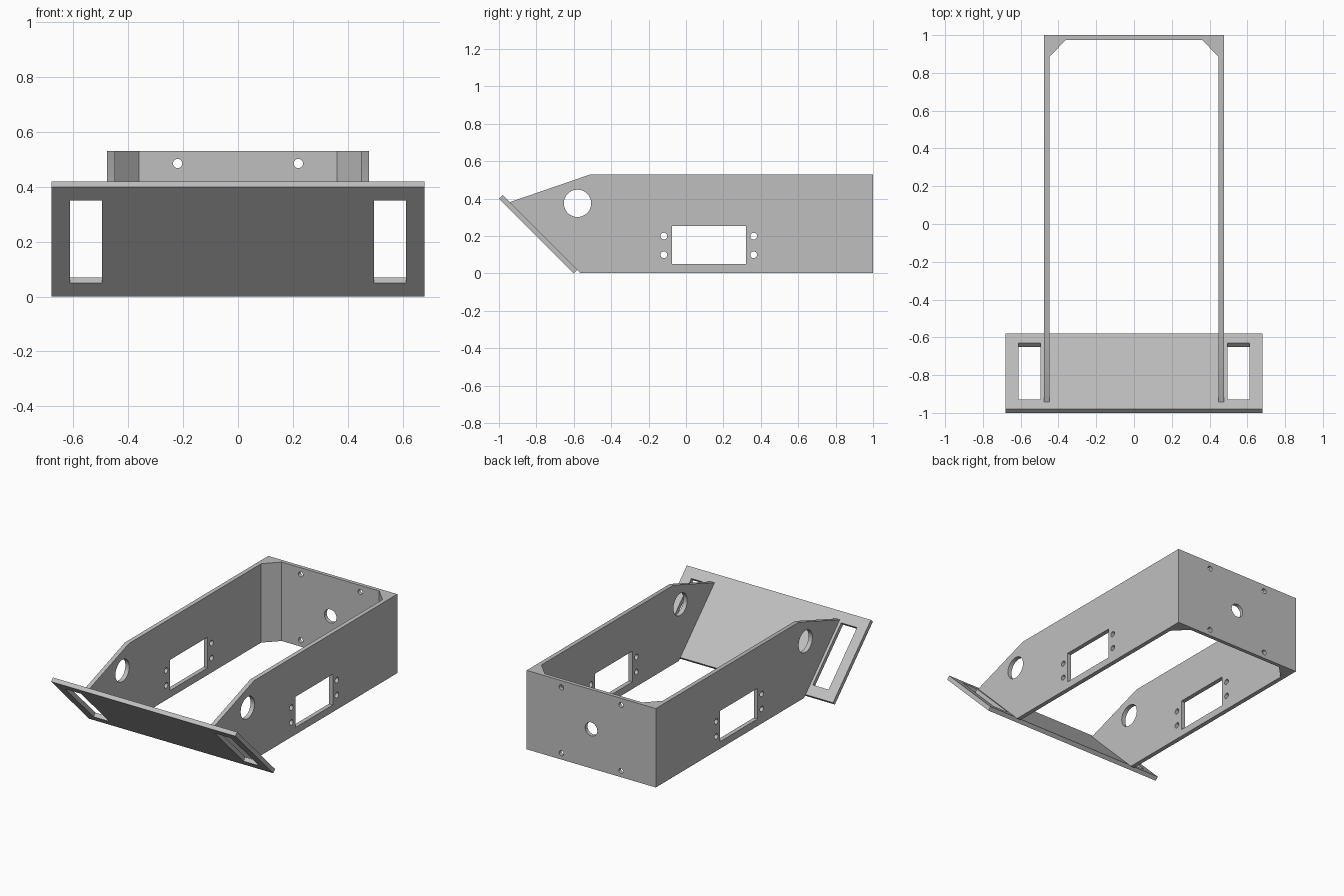
import bpy, math
from mathutils import Matrix, Vector

if "Cube" in bpy.data.objects:
    bpy.data.objects.remove(bpy.data.objects["Cube"])

grey = bpy.data.materials.new("plain grey")
grey.diffuse_color = (0.52, 0.52, 0.52, 1)
grey.use_nodes = True
grey.node_tree.nodes["Principled BSDF"].inputs["Base Color"].default_value = grey.diffuse_color


def rect(u0, v0, u1, v1):
    return [(u0, v0), (u1, v0), (u1, v1), (u0, v1)]


def circle(u, v, r, n=32):
    return [(u + r * math.cos(2 * math.pi * i / n),
             v + r * math.sin(2 * math.pi * i / n)) for i in range(n)]


def panel(name, outline, holes, thickness, origin, u_axis, v_axis):
    """Flat sheet with cut-outs, centred on the plane through origin."""
    curve = bpy.data.curves.new(name, 'CURVE')
    curve.dimensions = '2D'
    curve.fill_mode = 'BOTH'
    curve.extrude = thickness / 2
    for loop in [outline] + holes:
        spline = curve.splines.new('POLY')
        spline.points.add(len(loop) - 1)
        for point, (u, v) in zip(spline.points, loop):
            point.co = (u, v, 0, 1)
        spline.use_cyclic_u = True
    obj = bpy.data.objects.new(name, curve)
    bpy.context.collection.objects.link(obj)
    u, v = Vector(u_axis).normalized(), Vector(v_axis).normalized()
    rot = Matrix((u, v, u.cross(v))).transposed().to_4x4()
    obj.matrix_world = Matrix.Translation(origin) @ rot
    bpy.ops.object.select_all(action='DESELECT')
    obj.select_set(True)
    bpy.context.view_layer.objects.active = obj
    bpy.ops.object.convert(target='MESH')
    obj = bpy.context.object
    # Weld caps to rims and keep the sheet edges crisp
    bpy.ops.object.mode_set(mode='EDIT')
    bpy.ops.mesh.select_all(action='SELECT')
    bpy.ops.mesh.remove_doubles(threshold=0.0001)
    bpy.ops.mesh.normals_make_consistent(inside=False)
    bpy.ops.object.mode_set(mode='OBJECT')
    bpy.ops.object.shade_smooth_by_angle(angle=math.radians(30))
    obj.data.materials.clear()
    obj.data.materials.append(grey)
    return obj


BOTTOM, TOP = 0.003, 0.53
HALF_WIDTH, WALL = 0.477, 0.029

# Side walls: sloped nose, large round hole, rectangular window with four screw holes
side_outline = [(-0.565, BOTTOM), (0.975, BOTTOM), (0.975, TOP),
                (-0.51, TOP), (-0.943, 0.381)]
side_holes = [circle(-0.58, 0.375, 0.073, 48), rect(-0.075, 0.05, 0.32, 0.255)]
side_holes += [circle(y, z, 0.018, 20) for y in (-0.118, 0.362) for z in (0.1, 0.2)]
for label, s in (("left", -1), ("right", 1)):
    panel(label + "_side_wall", side_outline, side_holes, WALL,
          (s * (HALF_WIDTH - WALL / 2), 0, 0), (0, 1, 0), (0, 0, 1))
    # Triangular corner brace between side and back walls
    inner = HALF_WIDTH - WALL
    panel(label + "_corner_brace",
          [(s * inner, 0.885), (s * inner, 0.975), (s * 0.36, 0.975)], [],
          TOP - BOTTOM, (0, 0, (TOP + BOTTOM) / 2), (1, 0, 0), (0, 1, 0))

# Back wall: central hole and four screw holes
back_holes = [circle(0, 0.265, 0.045)]
back_holes += [circle(x, z, 0.017, 20) for x in (-0.22, 0.22) for z in (0.045, 0.485)]
panel("back_wall", rect(-HALF_WIDTH, BOTTOM, HALF_WIDTH, TOP), back_holes, 0.025,
      (0, 0.9875, 0), (1, 0, 0), (0, 0, 1))

# Front plate: leans forward at 45 degrees, with a slot at each end
r2 = math.sqrt(2)
slots = [rect(min(s * 0.495, s * 0.612), 0.05 * r2,
              max(s * 0.495, s * 0.612), 0.35 * r2) for s in (-1, 1)]
panel("front_plate", rect(-0.68, 0, 0.68, 0.4 * r2), slots, 0.02 * r2,
      (0, -0.59, 0.01), (1, 0, 0), (0, -1, 1))
